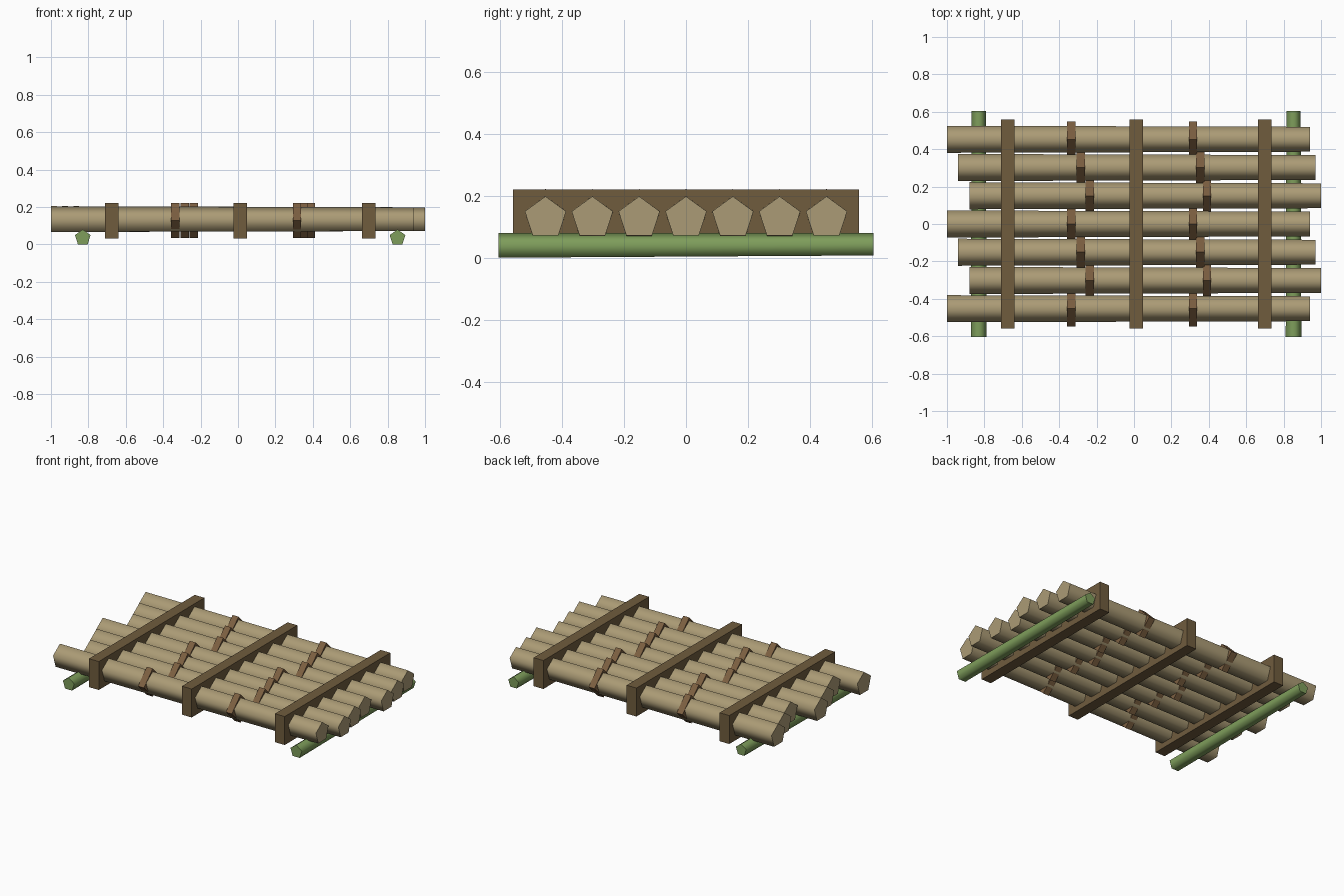
import bpy, bmesh, math

if "Cube" in bpy.data.objects:
    bpy.data.objects.remove(bpy.data.objects["Cube"])


def material(name, rgb):
    m = bpy.data.materials.new(name)
    m.diffuse_color = (*rgb, 1)
    m.use_nodes = True
    m.node_tree.nodes["Principled BSDF"].inputs["Base Color"].default_value = m.diffuse_color
    return m


WOOD = material("pale wood", (0.41, 0.33, 0.18))
BEAM = material("dark beam wood", (0.162, 0.107, 0.048))
ROPE = material("brown rope", (0.20, 0.115, 0.053))
GREEN = material("green bamboo", (0.21, 0.34, 0.105))


def prism(name, mat, sides, start, end, r0, r1, smooth=False, axis="x"):
    """Tapered prism with one corner up; start and end lie along the axis."""
    bm = bmesh.new()
    rings = []
    for c, r in ((start, r0), (end, r1)):
        ring = []
        for i in range(sides):
            a = math.pi / 2 + 2 * math.pi * i / sides
            u, w = r * math.cos(a), r * math.sin(a)
            off = (0, u, w) if axis == "x" else (u, 0, w)
            ring.append(bm.verts.new([c[k] + off[k] for k in range(3)]))
        rings.append(ring)
    a, b = rings
    for i in range(sides):
        j = (i + 1) % sides
        bm.faces.new((a[i], a[j], b[j], b[i])).smooth = smooth
    for ring in rings:
        cap = bm.faces.new(ring)
        for e in cap.edges:
            e.smooth = False
    bmesh.ops.recalc_face_normals(bm, faces=bm.faces)
    finish(name, mat, bm)


def finish(name, mat, bm):
    me = bpy.data.meshes.new(name)
    bm.to_mesh(me)
    bm.free()
    me.materials.append(mat)
    bpy.context.collection.objects.link(bpy.data.objects.new(name, me))


def box(name, mat, centre, size):
    bm = bmesh.new()
    bmesh.ops.create_cube(bm, size=1)
    for v in bm.verts:
        v.co = [centre[k] + v.co[k] * size[k] for k in range(3)]
    finish(name, mat, bm)


# Deck logs, staggered in a repeating group of three, each with two ties
Z = 0.128
SPANS = [(-1.0, 0.94), (-0.94, 0.97), (-0.88, 1.0)]
TIES = [(-0.335, 0.315), (-0.285, 0.354), (-0.236, 0.391)]
for i in range(7):
    y = 0.453 - 0.151 * i
    x0, x1 = SPANS[i % 3]
    prism(f"deck_log_{i + 1}", WOOD, 5, (x0, y, Z), (x1, y, Z), 0.076, 0.07, True)
    for k, x in enumerate(TIES[i % 3]):
        prism(f"rope_tie_{i + 1}_{k + 1}", ROPE, 4,
              (x - 0.022, y, Z), (x + 0.022, y, Z), 0.094, 0.094)

# Cross beams
for k, x in enumerate((-0.675, 0.012, 0.70)):
    box(f"cross_beam_{k + 1}", BEAM, (x, 0, 0.126), (0.072, 1.116, 0.19))

# Bamboo runners underneath
for k, x in enumerate((-0.83, 0.853)):
    prism(f"runner_{k + 1}", GREEN, 5, (x, -0.604, 0.036), (x, 0.604, 0.04),
          0.044, 0.04, True, "y")
